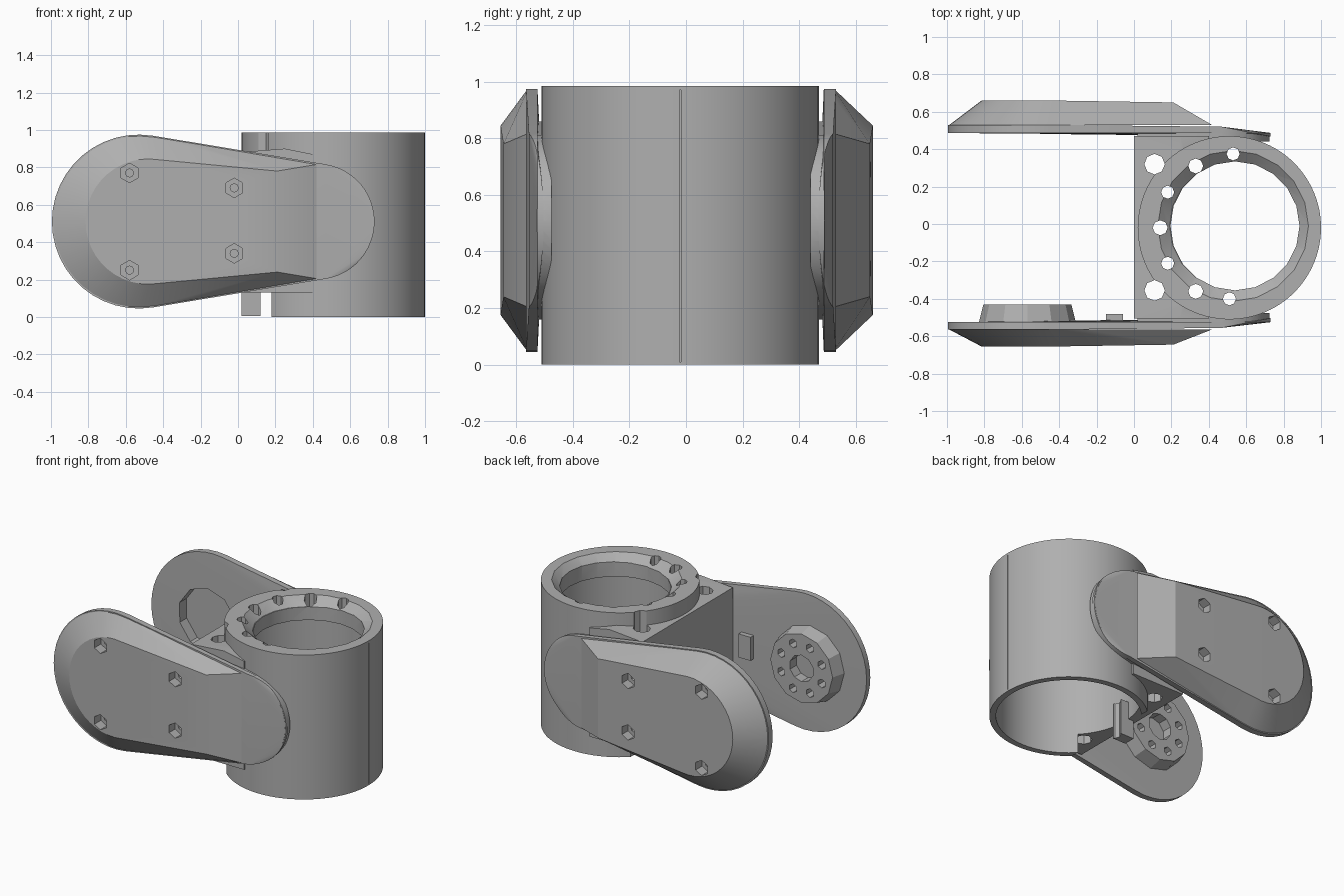
import bpy, bmesh, math
from mathutils import Vector, Matrix

cube = bpy.data.objects.get("Cube")
if cube:
    bpy.data.objects.remove(cube)

grey = bpy.data.materials.new("plain_grey")
grey.use_nodes = True
GREY = (0.43, 0.43, 0.43, 1)
grey.diffuse_color = GREY
grey.node_tree.nodes["Principled BSDF"].inputs["Base Color"].default_value = GREY


def make(name, bm):
    bmesh.ops.recalc_face_normals(bm, faces=bm.faces)
    mesh = bpy.data.meshes.new(name)
    bm.to_mesh(mesh)
    bm.free()
    mesh.materials.append(grey)
    obj = bpy.data.objects.new(name, mesh)
    bpy.context.scene.collection.objects.link(obj)
    return obj


def hull(name, points):
    bm = bmesh.new()
    for p in points:
        bm.verts.new(p)
    bmesh.ops.convex_hull(bm, input=bm.verts)
    bmesh.ops.delete(bm, geom=[v for v in bm.verts if not v.link_faces], context='VERTS')
    bmesh.ops.dissolve_limit(bm, angle_limit=0.01, verts=bm.verts, edges=bm.edges)
    return make(name, bm)


def box(name, lo, hi):
    return hull(name, [(x, y, z) for x in (lo[0], hi[0])
                       for y in (lo[1], hi[1]) for z in (lo[2], hi[2])])


def rod(name, start, end, r1, r2=None, sides=64):
    a, b = Vector(start), Vector(end)
    bm = bmesh.new()
    turn = (b - a).to_track_quat('Z', 'Y').to_matrix().to_4x4()
    bmesh.ops.create_cone(bm, cap_ends=True, segments=sides, radius1=r1,
                          radius2=r1 if r2 is None else r2, depth=(b - a).length,
                          matrix=Matrix.Translation((a + b) / 2) @ turn)
    return make(name, bm)


def combine(obj, tool, op='DIFFERENCE'):
    tool.hide_render = True
    mod = obj.modifiers.new("cut", 'BOOLEAN')
    mod.object, mod.operation, mod.solver = tool, op, 'EXACT'
    graph = bpy.context.evaluated_depsgraph_get()
    mesh = bpy.data.meshes.new_from_object(obj.evaluated_get(graph))
    obj.modifiers.clear()
    obj.data = mesh
    bpy.data.objects.remove(tool)


# Barrel with a mounting block behind it
CX, CY = 0.51, -0.02
barrel = rod("barrel", (CX, CY, 0), (CX, CY, 0.985), 0.49, sides=96)
combine(barrel, hull("mount_block", [(x, y, z) for y in (-0.505, 0.47) for x, z in
                     ((0, 0.13), (0, 0.88), (0.25, 0.9), (0.4, 0.87), (0.4, 0.13))]), 'UNION')

# Wide bore under a top flange, flange opening, rim chamfer and bottom notch
combine(barrel, rod("bore", (CX, CY, -0.1), (CX, CY, 0.84), 0.45, sides=72))
combine(barrel, rod("opening", (0.54, -0.01, 0.7), (0.54, -0.01, 1.1), 0.345, sides=20))
combine(barrel, rod("lip", (0.53, -0.01, 0.93), (0.53, -0.01, 1.0), 0.34, 0.42, sides=20))
combine(barrel, box("notch", (-0.1, -0.42, -0.1), (0.18, 0.42, 0.13)))
combine(barrel, box("seam", (0.985, -0.0225, 0.01), (1.1, -0.0175, 0.97)))
combine(barrel, box("tab", (0.02, -0.06, 0.005), (0.12, 0.02, 0.25)), 'UNION')

# Vertical screw holes around the opening
for x, y, r in ((0.11, 0.32, 0.055), (0.11, -0.355, 0.055), (0.14, -0.02, 0.04),
                (0.18, 0.17, 0.035), (0.18, -0.21, 0.035), (0.33, 0.31, 0.04),
                (0.33, -0.36, 0.04), (0.53, 0.375, 0.035), (0.51, -0.4, 0.035)):
    combine(barrel, rod("screw_hole", (x, y, -0.1), (x, y, 1.1), r, sides=8))

# Side arms
BIG, SMALL, MID = -0.53, 0.42, 0.51
TILT = math.radians(9)


def arc(cx, r, start, end, y, n=24):
    return [(cx + r * math.cos(start + (end - start) * i / n), y,
             MID + r * math.sin(start + (end - start) * i / n)) for i in range(n + 1)]


def big_end(r, y, shift=0):
    return arc(BIG + shift, r, math.pi / 2 - TILT, 1.5 * math.pi + TILT, y)


def small_end(r, y):
    return arc(SMALL, r, TILT - math.pi / 2, math.pi / 2 - TILT, y)


def arm(name, side, root_y, inner, rim, outer):
    # Flat plate whose small end thins toward the barrel
    tip = [(x, y - side * 0.06 * max(0, (x - SMALL) / 0.3), z)
           for x, y, z in small_end(0.31, side * rim)]
    obj = hull(name, big_end(0.465, side * inner) + small_end(0.31, side * inner)
               + big_end(0.465, side * rim) + tip)
    # Raised bevelled cover
    cover = big_end(0.46, side * (rim - 0.002)) + big_end(0.335, side * outer, 0.05)
    for sign in (-1, 1):
        cover += [(0.42, side * (rim - 0.002), MID + sign * 0.305),
                  (0.21, side * (outer - 0.01), MID + sign * 0.27)]
    combine(obj, hull("cover", cover), 'UNION')
    # Root blending into the barrel
    root = [p for y in (root_y, inner + 0.002) for p in small_end(0.305, side * y)]
    root += [(0.02, side * y, MID + s * 0.35) for y in (root_y, inner + 0.002) for s in (-1, 1)]
    combine(obj, hull("root", root), 'UNION')
    # Hexagonal screw recesses with a narrow blind bore
    for x, z in ((-0.58, 0.77), (-0.58, 0.25), (-0.02, 0.69), (-0.02, 0.34)):
        combine(obj, rod("recess", (x, side * (outer - 0.07), z),
                         (x, side * (outer + 0.1), z), 0.052, sides=6))
        combine(obj, rod("bore", (x, side * (inner + 0.02), z),
                         (x, side * (outer + 0.1), z), 0.022, sides=8))
    return obj


front_arm = arm("front_arm", -1, 0.475, 0.525, 0.565, 0.655)
back_arm = arm("back_arm", 1, 0.44, 0.487, 0.53, 0.66)

# Round bearing boss inside the front arm
HUB = -0.57
boss = rod("bearing_boss", (HUB, -0.53, MID), (HUB, -0.43, MID), 0.26, 0.235, sides=12)
combine(boss, rod("centre_hole", (HUB, -0.5, MID), (HUB, -0.4, MID), 0.09, sides=10))
for i in range(8):
    a = math.tau * (i + 0.5) / 8
    x, z = HUB + 0.165 * math.cos(a), MID + 0.165 * math.sin(a)
    combine(boss, rod("boss_hole", (x, -0.5, z), (x, -0.4, z), 0.03, sides=6))
stop_tab = box("stop_tab", (-0.15, -0.53, 0.43), (-0.06, -0.48, 0.59))

# Matching pocket inside the back arm
combine(back_arm, rod("pocket", (HUB, 0.4, MID), (HUB, 0.56, MID), 0.22, sides=10))

# Smooth round walls, crisp edges
for obj in (barrel, front_arm, back_arm, boss, stop_tab):
    bpy.ops.object.select_all(action='DESELECT')
    obj.select_set(True)
    bpy.context.view_layer.objects.active = obj
    bpy.ops.object.shade_smooth_by_angle(angle=math.radians(25))
